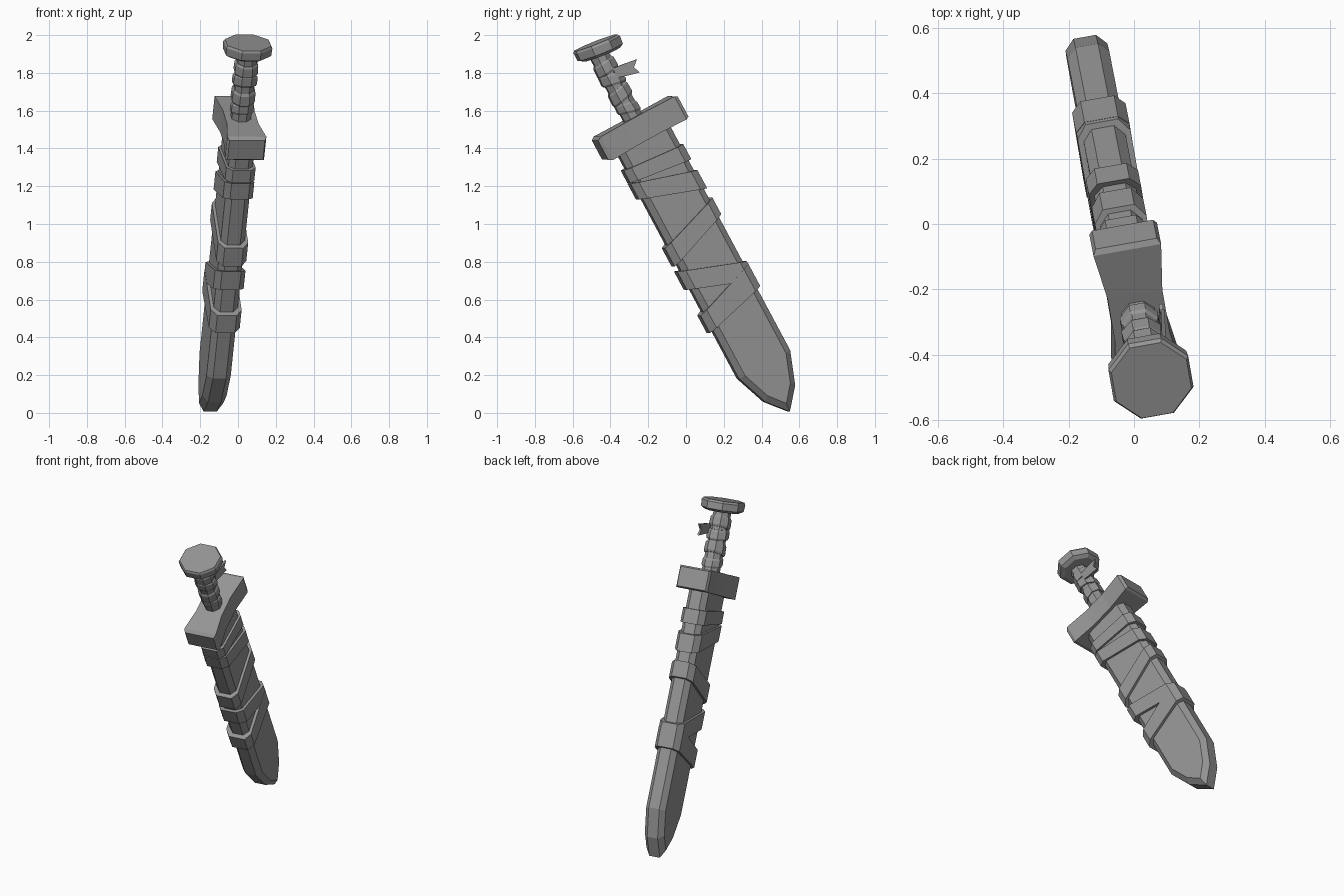
import bpy, bmesh, math
from mathutils import Matrix, Vector

if "Cube" in bpy.data.objects:
    bpy.data.objects.remove(bpy.data.objects["Cube"])

# Leaning frame: local x = thickness, y = width, z = up along the sword
up = Vector((.092, -.47, .878)).normalized()
wide = Vector((-.15, .87, .48))
wide = (wide - up * wide.dot(up)).normalized()
thick = wide.cross(up)
frame = Matrix((thick, wide, up)).transposed().to_4x4()
frame.translation = (-.122, .415, .26)

steel = bpy.data.materials.new("grey")
steel.diffuse_color = (.3, .3, .3, 1)
steel.use_nodes = True
steel.node_tree.nodes["Principled BSDF"].inputs["Base Color"].default_value = steel.diffuse_color


def make(name, bm):
    bmesh.ops.recalc_face_normals(bm, faces=bm.faces)
    me = bpy.data.meshes.new(name)
    bm.to_mesh(me)
    bm.free()
    me.transform(frame)
    me.materials.append(steel)
    ob = bpy.data.objects.new(name, me)
    bpy.context.collection.objects.link(ob)
    return ob


def loft(name, rings):
    """Skin a closed solid through rings of equal point count."""
    bm = bmesh.new()
    vs = [[bm.verts.new(p) for p in r] for r in rings]
    n = len(vs[0])
    for a, b in zip(vs, vs[1:]):
        for i in range(n):
            j = (i + 1) % n
            bm.faces.new((a[i], a[j], b[j], b[i]))
    bm.faces.new(vs[0][::-1])
    bm.faces.new(vs[-1])
    return make(name, bm)


def ring(r, h, tilt=0, x=0, y=0, n=8):
    """Octagon ring whose height slopes across the width."""
    pts = []
    for i in range(n):
        a = 2 * math.pi * (i + .5) / n
        dy = r * math.sin(a)
        pts.append((x + r * math.cos(a), y + dy, h + tilt * dy))
    return pts


# Blade: stacked outlines across the thickness, bevelled towards both flats
def outline(t, half, tip, mid, low):
    c = -.006
    return [(t, c - half, 1.42), (t, c - half, 0), (t, c - mid, low),
            (t, c, tip), (t, c + mid, low), (t, c + half, 0), (t, c + half, 1.42)]


edge = (.157, -.285, .092, -.176)
flat = (.125, -.235, .07, -.15)
loft("blade", [outline(-.065, *flat), outline(-.035, *edge),
               outline(.035, *edge), outline(.065, *flat)])

# Cloth bands: slanted octagonal loops (left low, left high, right low, right high)
bands = [(1.19, 1.265, 1.145, 1.235), (1.09, 1.185, .97, 1.08),
         (.69, .80, .81, .91), (.545, .655, .418, .53), (.29, .396, .375, .51)]
for k, (l0, l1, r0, r1) in enumerate(bands):
    def section(left, right, grow, k=k):
        g = grow + .001 * k
        a, b, c, d = .079 + g, .048 + g, .174 + g, .135 + g
        sec = [(a, -d), (a, d), (b, c), (-b, c), (-a, d), (-a, -d), (-b, -c), (b, -c)]
        return [(x, y - .009, left + (right - left) * (y + .17) / .34) for x, y in sec]
    loft(f"band_{k + 1}", [section(l0, r0, 0), section(l1, r1, 0)])

# Guard: block flared at both ends, with chamfered end caps
stations = [(-.236, .095, 1.36, 1.475), (-.215, .105, 1.347, 1.487), (-.07, .085, 1.35, 1.487),
            (.08, .085, 1.35, 1.487), (.235, .105, 1.347, 1.485), (.252, .095, 1.355, 1.475)]
loft("guard", [[(-t, w, lo), (t, w, lo), (t, w, hi), (-t, w, hi)]
               for w, t, lo, hi in stations])

# Grip core and its slanted wraps
loft("grip", [ring(.056, 1.46), ring(.054, 1.88)])
for k, (lo, hi, r, tilt) in enumerate([(1.515, 1.575, .064, -.25), (1.59, 1.665, .067, .2),
                                       (1.685, 1.75, .069, -.2), (1.755, 1.825, .067, .1)]):
    loft(f"grip_wrap_{k + 1}", [ring(r - .006, lo, tilt), ring(r, lo + .012, tilt),
                               ring(r - .002, hi - .012, tilt), ring(r - .01, hi, tilt)])

# Forked loose end of the grip wrap
tail = [(.02, 1.715), (.07, 1.70), (.137, 1.683), (.122, 1.722), (.156, 1.752), (.07, 1.765), (.02, 1.77)]
loft("wrap_tail", [[(t + y * .12, y, h) for y, h in tail] for t in (.048, .060)])

# Pommel: octagonal disc, slightly tipped
loft("pommel", [ring(.105, 1.857, -.12, y=.012), ring(.131, 1.872, -.12, y=.012),
                ring(.134, 1.915, -.12, y=.015), ring(.126, 1.928, -.12, y=.015)])
